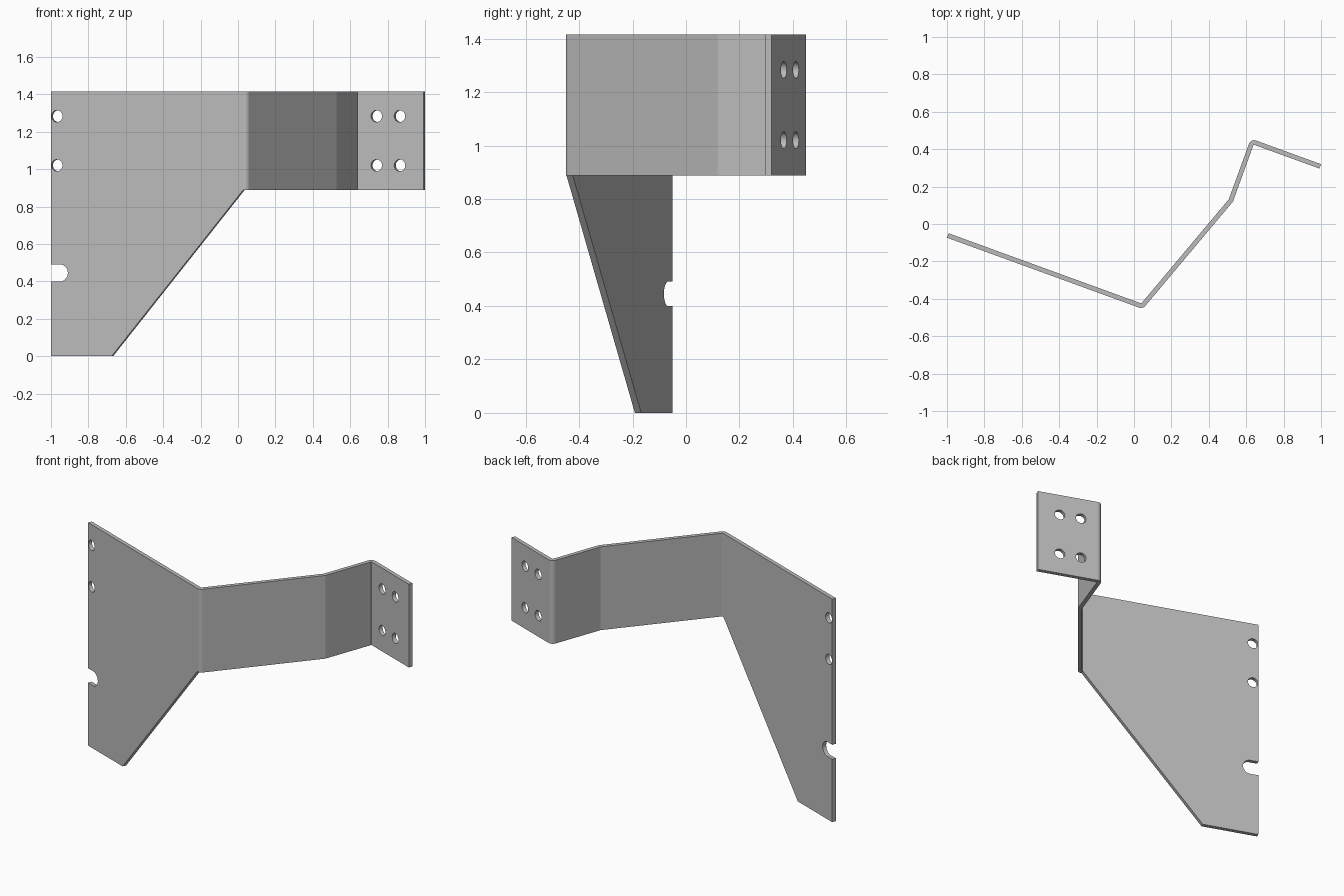
import bpy, bmesh, math
from mathutils import Vector

cube = bpy.data.objects.get("Cube")
if cube:
    bpy.data.objects.remove(cube)

THICK, TOP, STRIP_BOTTOM, BEND = 0.025, 1.415, 0.887, 0.0175
PATH = [Vector(p) for p in ((-0.9957, -0.0615), (0.043, -0.4395),
                            (0.518, 0.126), (0.632, 0.4404), (0.9957, 0.308))]
SLOPE = math.radians(-20)
ALONG = Vector((math.cos(SLOPE), math.sin(SLOPE), 0))
NORMAL = Vector((-math.sin(SLOPE), math.cos(SLOPE), 0))
UP = Vector((0, 0, 1))

steel = bpy.data.materials.new("grey steel")
steel.use_nodes = True
steel.diffuse_color = (0.5, 0.5, 0.5, 1)
steel.node_tree.nodes["Principled BSDF"].inputs["Base Color"].default_value = (0.5, 0.5, 0.5, 1)


def prism(name, points, sweep):
    """Closed solid made by sweeping a planar outline."""
    bm = bmesh.new()
    face = bm.faces.new([bm.verts.new(p) for p in points])
    moved = bmesh.ops.extrude_face_region(bm, geom=[face])["geom"]
    bmesh.ops.translate(bm, vec=sweep, verts=[v for v in moved if isinstance(v, bmesh.types.BMVert)])
    bmesh.ops.recalc_face_normals(bm, faces=bm.faces)
    mesh = bpy.data.meshes.new(name)
    bm.to_mesh(mesh)
    bm.free()
    mesh.materials.append(steel)
    obj = bpy.data.objects.new(name, mesh)
    bpy.context.collection.objects.link(obj)
    return obj


def side(heading):
    return Vector((-math.sin(heading), math.cos(heading)))


# Bent sheet profile: centre line with rounded bends, offset to both sides
headings = [math.atan2(b.y - a.y, b.x - a.x) for a, b in zip(PATH, PATH[1:])]
line = [(PATH[0], headings[0])]
for corner, h0, h1 in zip(PATH[1:], headings, headings[1:]):
    turn = math.copysign(1, h1 - h0)
    centre = corner + side((h0 + h1) / 2) * turn * BEND / math.cos((h1 - h0) / 2)
    steps = max(3, round(abs(h1 - h0) / math.radians(9)))
    for i in range(steps + 1):
        h = h0 + (h1 - h0) * i / steps
        line.append((centre - side(h) * turn * BEND, h))
line.append((PATH[-1], headings[-1]))
left = [p + side(h) * THICK / 2 for p, h in line]
right = [p - side(h) * THICK / 2 for p, h in line]
bracket = prism("bent_bracket", [p.to_3d() for p in right + left[::-1]], UP * TOP)


def cut(name, origin, outline, reach):
    """Cut an outline (distance along plate, height) square through the plate."""
    base = origin.to_3d() - NORMAL * reach
    cutter = prism(name, [base + ALONG * u + UP * z for u, z in outline], NORMAL * reach * 2)
    cutter.hide_render = True
    mod = bracket.modifiers.new(name, "BOOLEAN")
    mod.operation, mod.solver, mod.object = "DIFFERENCE", "EXACT", cutter
    bpy.context.view_layer.objects.active = bracket
    bpy.ops.object.modifier_apply(modifier=name)
    bpy.data.objects.remove(cutter)


def arc(u, z, radius, start, end, steps):
    angles = [math.radians(start + (end - start) * i / steps) for i in range(steps + 1)]
    return [(u + radius * math.cos(a), z + radius * math.sin(a)) for a in angles]


# Tapered lower edge of the wide plate and underside of the strip
cut("taper_cut", PATH[0], [(0.345, -0.1), (0.345, 0), (1.092, STRIP_BOTTOM),
                           (3, STRIP_BOTTOM), (3, -0.1)], 2)

# Open slot in the end of the wide plate
cut("slot_cut", PATH[0], [(-0.1, 0.4)] + arc(0.05, 0.445, 0.046, -90, 90, 16) + [(-0.1, 0.49)], 0.1)

# Bolt holes in both end plates
for z in (1.02, 1.283):
    for origin, u in ((PATH[0], 0.034), (PATH[-1], -0.267), (PATH[-1], -0.135)):
        cut("hole_cut", origin, arc(u, z, 0.0315, 0, 360, 32)[:-1], 0.1)

# Smooth bends, crisp sheet edges
bpy.ops.object.select_all(action="DESELECT")
bracket.select_set(True)
bpy.context.view_layer.objects.active = bracket
bpy.ops.object.shade_smooth_by_angle(angle=math.radians(30))
weighted = bracket.modifiers.new("flat_plates", "WEIGHTED_NORMAL")
weighted.keep_sharp = True
